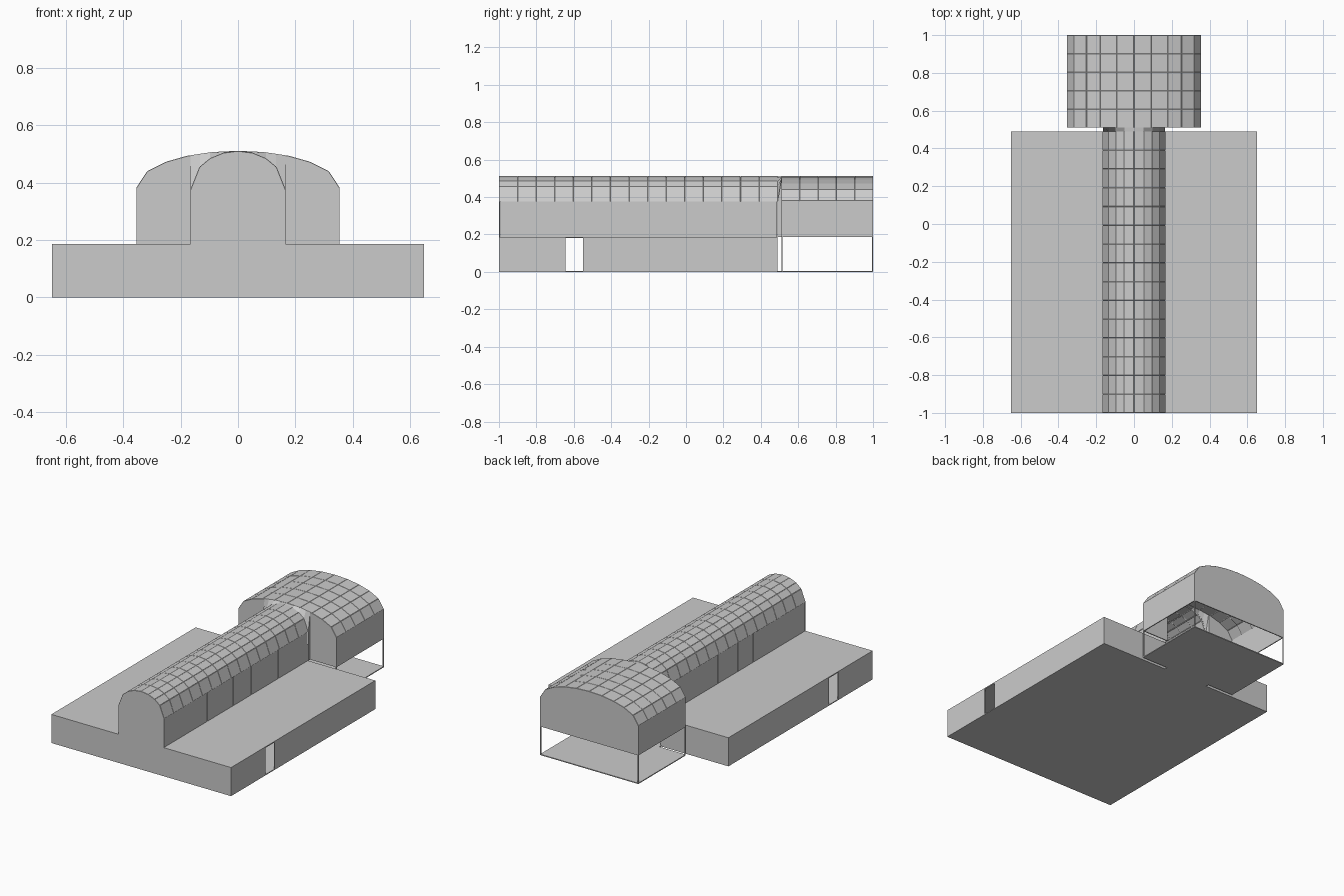
import bpy, bmesh
from math import sin, cos, radians

cube = bpy.data.objects.get("Cube")
if cube:
    bpy.data.objects.remove(cube, do_unlink=True)

grey = bpy.data.materials.new("plain_grey")
grey.use_nodes = True
grey.diffuse_color = (0.6, 0.6, 0.6, 1)
grey.node_tree.nodes["Principled BSDF"].inputs["Base Color"].default_value = (0.6, 0.6, 0.6, 1)

BASE_TOP, RIDGE = 0.187, 0.51
HALF, BACK = 0.65, 0.49          # low block
NAVE, NAVE_EAVE = 0.165, 0.375   # long vaulted hall
HALL, HALL_EAVE = 0.355, 0.38    # wide rear hall
HALL_FRONT, T = 0.51, 0.006


def make(name, verts, faces, thickness=0):
    mesh = bpy.data.meshes.new(name)
    mesh.from_pydata(verts, [], faces)
    mesh.materials.append(grey)
    obj = bpy.data.objects.new(name, mesh)
    bpy.context.collection.objects.link(obj)
    if thickness:
        mod = obj.modifiers.new("thickness", "SOLIDIFY")
        mod.thickness = thickness
    return obj


def prism(name, outline, y0, y1):
    """Extrude an x-z outline along y."""
    n = len(outline)
    verts = [(x, y, z) for y in (y0, y1) for x, z in outline]
    faces = [list(range(n)), list(range(2 * n - 1, n - 1, -1))]
    faces += [[(i + 1) % n, i, i + n, (i + 1) % n + n] for i in range(n)]
    return make(name, verts, faces)


def box(name, x0, x1, y0, y1, z0, z1):
    return prism(name, [(x0, z0), (x1, z0), (x1, z1), (x0, z1)], y0, y1)


def arch(half, eave, angles):
    """Faceted arch outline from +x over the ridge to -x."""
    side = [(half * cos(radians(a)), eave + (RIDGE - eave) * sin(radians(a))) for a in angles]
    return side + [(0, RIDGE)] + [(-x, z) for x, z in reversed(side)]


def height(outline, x):
    """Height of an arch outline above x."""
    for (xa, za), (xb, zb) in zip(outline, outline[1:]):
        if xb <= x <= xa:
            return za + (zb - za) * (xa - x) / (xa - xb)
    return outline[0][1]


def vault(name, outline, y0, y1, bays):
    """Faceted barrel roof with a raised panel in every bay."""
    rows = bays + 1
    verts = [(x, y0 + (y1 - y0) * j / bays, z) for x, z in outline for j in range(rows)]
    faces = [(i * rows + j, i * rows + j + 1, (i + 1) * rows + j + 1, (i + 1) * rows + j)
             for i in range(len(outline) - 1) for j in range(bays)]
    obj = make(name, verts, faces, T)
    bm = bmesh.new()
    bm.from_mesh(obj.data)
    bmesh.ops.inset_individual(bm, faces=bm.faces[:], thickness=0.002, depth=0.0015)
    bm.to_mesh(obj.data)
    bm.free()
    return obj


nave_arch = arch(NAVE, NAVE_EAVE, (0, 36, 54, 72))
hall_arch = arch(HALL, HALL_EAVE, (0, 27, 45, 60, 75))

# Low block: floor, front wall, and mirrored sides, roofs and back walls
DOOR = (-0.645, -0.55)
box("block_floor", -HALF, HALF, -1, BACK, 0, T)
box("block_front_wall", -HALF, HALF, -1, -1 + T, T, BASE_TOP)
for side, s in (("left", 1), ("right", -1)):
    outer, inner = sorted((s * HALF, s * (HALF - T)))
    box(side + "_block_wall_front", outer, inner, -1 + T, DOOR[0], T, BASE_TOP)
    box(side + "_block_wall_rear", outer, inner, DOOR[1], BACK, T, BASE_TOP)
    box(side + "_door_lintel", outer, inner, *DOOR, 0.18, BASE_TOP)
    x0, x1 = sorted((s * (NAVE - T), s * HALF))
    box(side + "_block_roof", x0, x1, -1, BACK, BASE_TOP - T, BASE_TOP)
    box(side + "_block_back_wall", x0, x1, BACK - T, BACK, T, BASE_TOP)

# Long hall: front gable, panelled side walls with recessed columns, vaulted roof
prism("nave_front_gable", [(-NAVE, BASE_TOP), (NAVE, BASE_TOP)] + nave_arch, -1, -1 + T)
joints = {"left": (1, (-0.55, -0.28, -0.095, 0.185)),
          "right": (-1, (-0.46, -0.3, -0.095))}
GAP = 0.003
for side, (s, cuts) in joints.items():
    x0, x1 = sorted((s * (NAVE - T), s * (NAVE - 0.002)))
    ends = (-1 + T,) + cuts + (BACK,)
    for k, (a, b) in enumerate(zip(ends, ends[1:])):
        box(f"{side}_nave_wall_{k + 1}", x0, x1, a + GAP, b - GAP, BASE_TOP, NAVE_EAVE)
    cx0, cx1 = sorted((s * (NAVE - 0.02), s * (NAVE - T)))
    for k, y in enumerate(cuts):
        box(f"{side}_nave_column_{k + 1}", cx0, cx1, y - 0.008, y + 0.008, BASE_TOP, NAVE_EAVE)
vault("nave_roof", nave_arch, -1, BACK, 15)

# Link between the two halls
near = [(NAVE, BASE_TOP)] + nave_arch + [(-NAVE, BASE_TOP)]
far = [(NAVE, BASE_TOP)] + [(x, height(hall_arch, x)) for x, z in nave_arch] + [(-NAVE, BASE_TOP)]
n = len(near)
make("link_roof",
     [(x, BACK, z) for x, z in near] + [(x, HALL_FRONT, z) for x, z in far],
     [(i, i + n, i + n + 1, i + 1) for i in range(n - 1)], 0.003)
box("link_floor", -NAVE, NAVE, BACK, HALL_FRONT, 0, T)

# Rear hall: raised above an open floor on four thin posts
box("hall_floor", -HALL, HALL, HALL_FRONT, 1, 0, T)
prism("hall_back_gable", [(-HALL, BASE_TOP), (HALL, BASE_TOP)] + hall_arch, 1 - T, 1)
shoulder = [(x, z) for x, z in hall_arch if x > NAVE] + [(NAVE, height(hall_arch, NAVE))]
for side, s in (("left", 1), ("right", -1)):
    outline = [(NAVE, BASE_TOP), (HALL, BASE_TOP)] + shoulder
    outline = outline if s > 0 else [(-x, z) for x, z in reversed(outline)]
    prism(side + "_hall_front_gable", outline, HALL_FRONT, HALL_FRONT + T)
    x0, x1 = sorted((s * HALL, s * (HALL - T)))
    box(side + "_hall_wall", x0, x1, HALL_FRONT, 1, BASE_TOP, HALL_EAVE)
    for end, y in (("front", HALL_FRONT), ("back", 1 - T)):
        px0, px1 = sorted((s * HALL, s * (HALL - 0.005)))
        box(f"{side}_{end}_post", px0, px1, y, y + T, T, BASE_TOP)
vault("hall_roof", hall_arch, HALL_FRONT, 1, 5)
